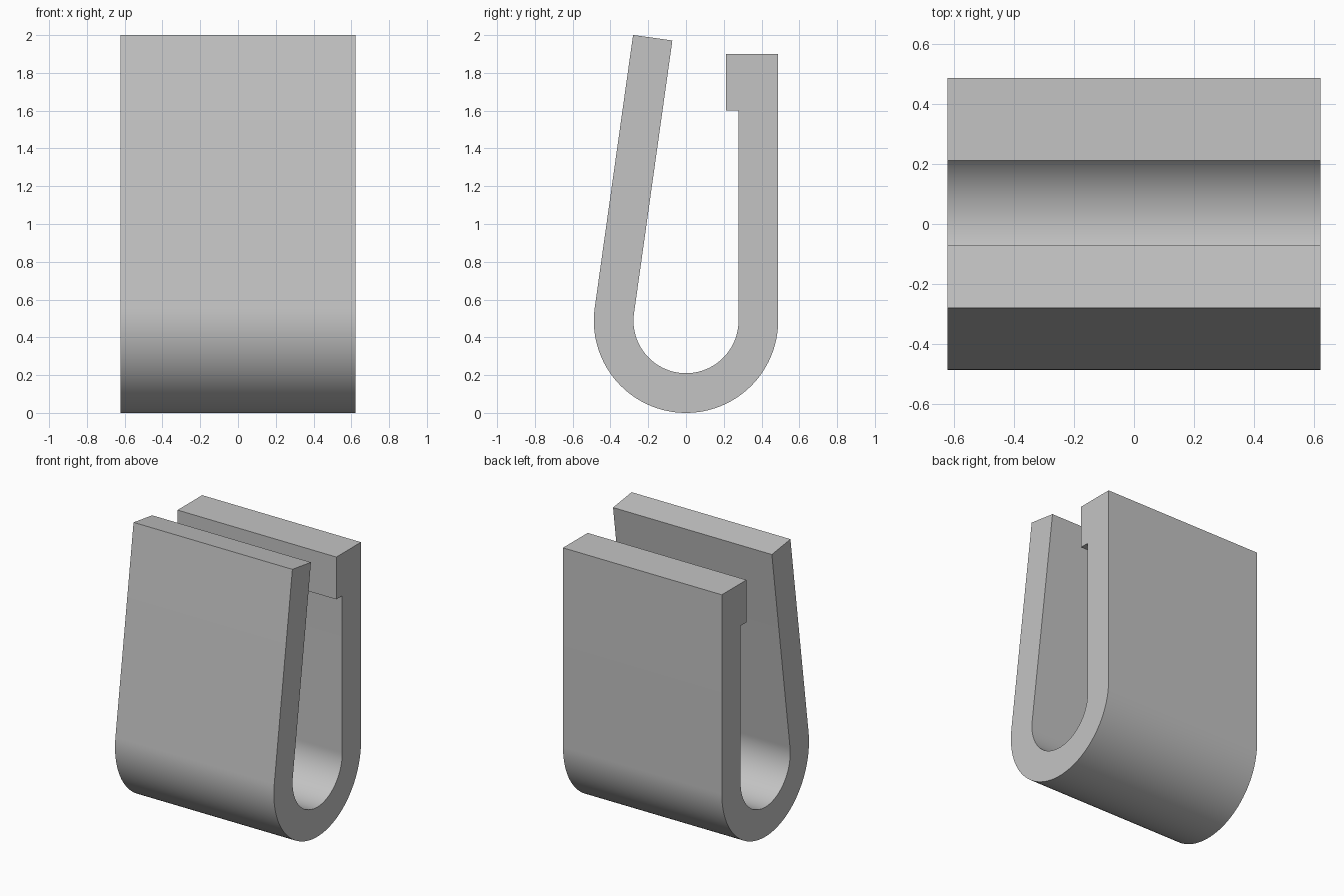
import bpy
import bmesh
from math import radians, cos, sin
from mathutils import Vector

cube = bpy.data.objects.get("Cube")
if cube:
    bpy.data.objects.remove(cube, do_unlink=True)

WIDTH = 1.245
OUTER, INNER = 0.488, 0.278      # bend radii
LEAN = radians(8)                # tilt of the front leg
FRONT_LENGTH = 1.459
BACK_TOP = 1.9
LIP_BOTTOM, LIP_Y = 1.6, 0.212
SEGMENTS = 64
centre = Vector((0, OUTER))


def bend(radius):
    """Arc in the y-z plane from the back leg, under, to the leaning front leg."""
    sweep = radians(180) + LEAN
    angles = [-sweep * i / SEGMENTS for i in range(SEGMENTS + 1)]
    return [centre + radius * Vector((cos(a), sin(a))) for a in angles]


# Side profile: outer skin, front leg tip, inner skin, hooked lip
outer, inner = bend(OUTER), bend(INNER)
rise = FRONT_LENGTH * Vector((sin(LEAN), cos(LEAN)))
profile = [Vector((OUTER, BACK_TOP))] + outer
profile += [outer[-1] + rise, inner[-1] + rise]
profile += inner[::-1]
profile += [Vector((INNER, LIP_BOTTOM)), Vector((LIP_Y, LIP_BOTTOM)),
            Vector((LIP_Y, BACK_TOP))]

# Extrude the profile across the width
bm = bmesh.new()
face = bm.faces.new([bm.verts.new((-WIDTH / 2, p.x, p.y)) for p in profile])
result = bmesh.ops.extrude_face_region(bm, geom=[face], use_keep_orig=True)
moved = [g for g in result["geom"] if isinstance(g, bmesh.types.BMVert)]
bmesh.ops.translate(bm, verts=moved, vec=(WIDTH, 0, 0))
bmesh.ops.recalc_face_normals(bm, faces=bm.faces)
mesh = bpy.data.meshes.new("spring_clip")
bm.to_mesh(mesh)
bm.free()

clip = bpy.data.objects.new("spring_clip", mesh)
bpy.context.collection.objects.link(clip)

# Plain grey
grey = bpy.data.materials.new("light_grey")
grey.use_nodes = True
colour = (0.55, 0.55, 0.55, 1)
grey.diffuse_color = colour
grey.node_tree.nodes["Principled BSDF"].inputs["Base Color"].default_value = colour
mesh.materials.append(grey)

# Smooth bend, crisp edges
bpy.ops.object.select_all(action="DESELECT")
clip.select_set(True)
bpy.context.view_layer.objects.active = clip
bpy.ops.object.shade_smooth_by_angle(angle=radians(30))
